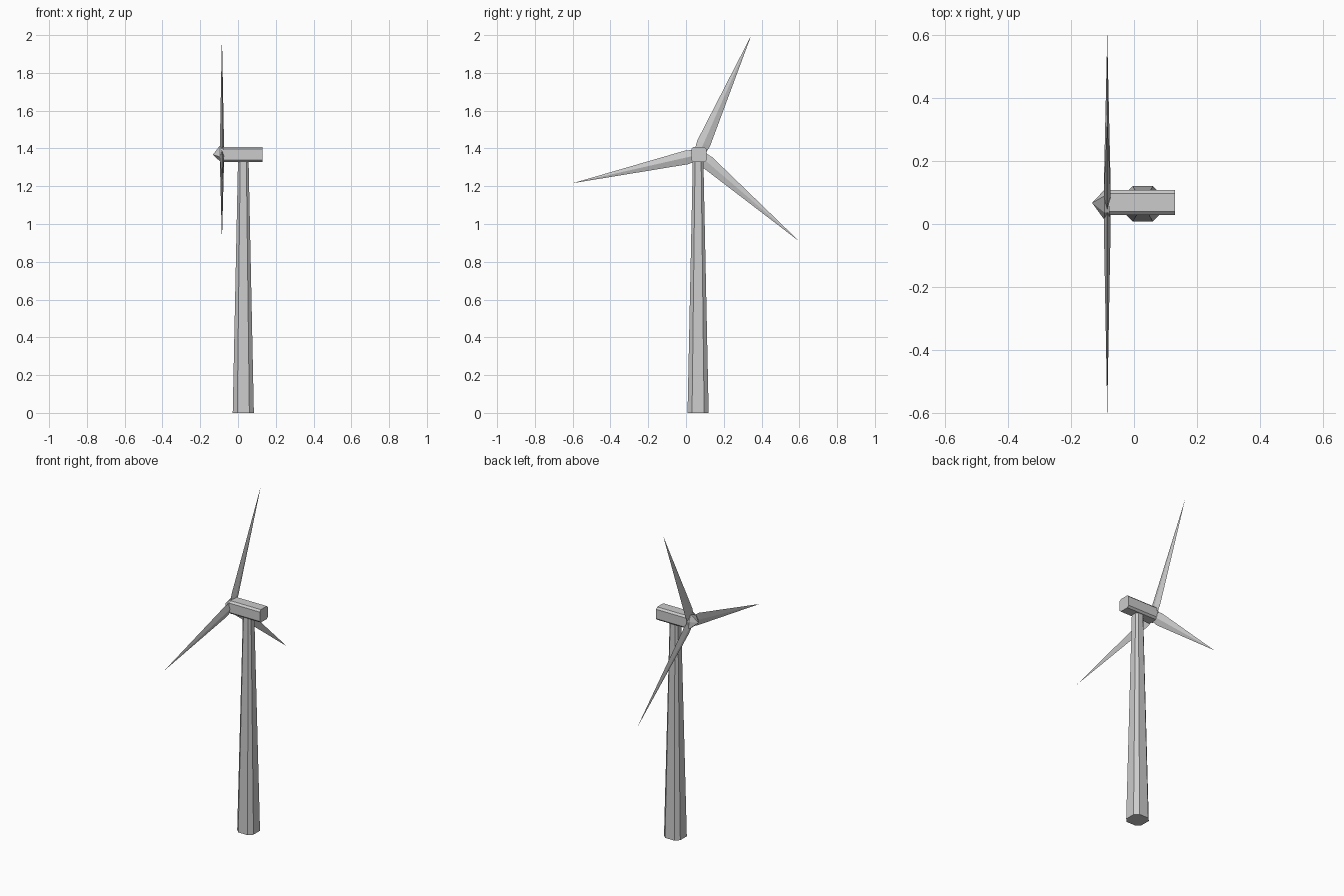
import bpy, bmesh, math
from mathutils import Vector

if "Cube" in bpy.data.objects:
    bpy.data.objects.remove(bpy.data.objects["Cube"])

CY, CZ = 0.067, 1.367      # rotor axis
BLADE_X = -0.085           # rotor plane
TIPS = [(0.346, 2.0), (-0.6, 1.216), (0.6, 0.908)]


def loft(name, rings):
    """Skin a list of rings; a one-point ring makes a pointed end."""
    bm = bmesh.new()
    vr = [[bm.verts.new(p) for p in r] for r in rings]
    for a, b in zip(vr, vr[1:]):
        n = max(len(a), len(b))
        for i in range(n):
            j = (i + 1) % n
            if len(a) == 1:
                bm.faces.new((a[0], b[j], b[i]))
            elif len(b) == 1:
                bm.faces.new((a[i], a[j], b[0]))
            else:
                bm.faces.new((a[i], a[j], b[j], b[i]))
    for r in (vr[0], vr[-1]):
        if len(r) > 2:
            bm.faces.new(r)
    bmesh.ops.recalc_face_normals(bm, faces=bm.faces)
    me = bpy.data.meshes.new(name)
    bm.to_mesh(me)
    bm.free()
    ob = bpy.data.objects.new(name, me)
    bpy.context.collection.objects.link(ob)
    return ob


def chamfered(h, f):
    """Square of half-size h with corners cut, flats of half-length f."""
    return [(h, -f), (h, f), (f, h), (-f, h), (-h, f), (-h, -f), (-f, -h), (f, -h)]


# Tapered tower
loft("tower", [[(0.028 + u, CY - 0.003 + v, z) for u, v in chamfered(h, f)]
               for h, f, z in ((0.056, 0.032, 0), (0.028, 0.016, 1.34))])

# Nacelle housing
loft("nacelle", [[(x, CY + u + 0.001, CZ + v) for u, v in chamfered(0.04, 0.029)]
                 for x in (-0.08, 0.13)])

# Pointed hub, corners reaching into the blades
dirs = [Vector((0, y - CY, z - CZ)) for y, z in TIPS]
units = [d.normalized() for d in dirs]
corners = []
for i, d in enumerate(units):
    corners += [d * 0.055, -units[(i + 2) % 3] * 0.04]
axis = Vector((0, CY, CZ))
loft("hub", [[axis + Vector((-0.133, 0, 0))]] +
     [[axis + c + Vector((x, 0, 0)) for c in corners] for x in (-0.094, -0.078)])

# Three blades with a diamond section tapering to a point
for i, (d, u) in enumerate(zip(dirs, units)):
    side = Vector((0, -u.z, u.y))
    thick = Vector((1, 0, 0))
    c = axis + Vector((BLADE_X, 0, 0))
    rings = [[c + u * r + side * w, c + u * r + thick * t,
              c + u * r - side * w, c + u * r - thick * t]
             for r, w, t in ((0.015, 0.03, 0.01), (0.065, 0.037, 0.011))]
    loft(f"blade_{i + 1}", rings + [[c + d]])
